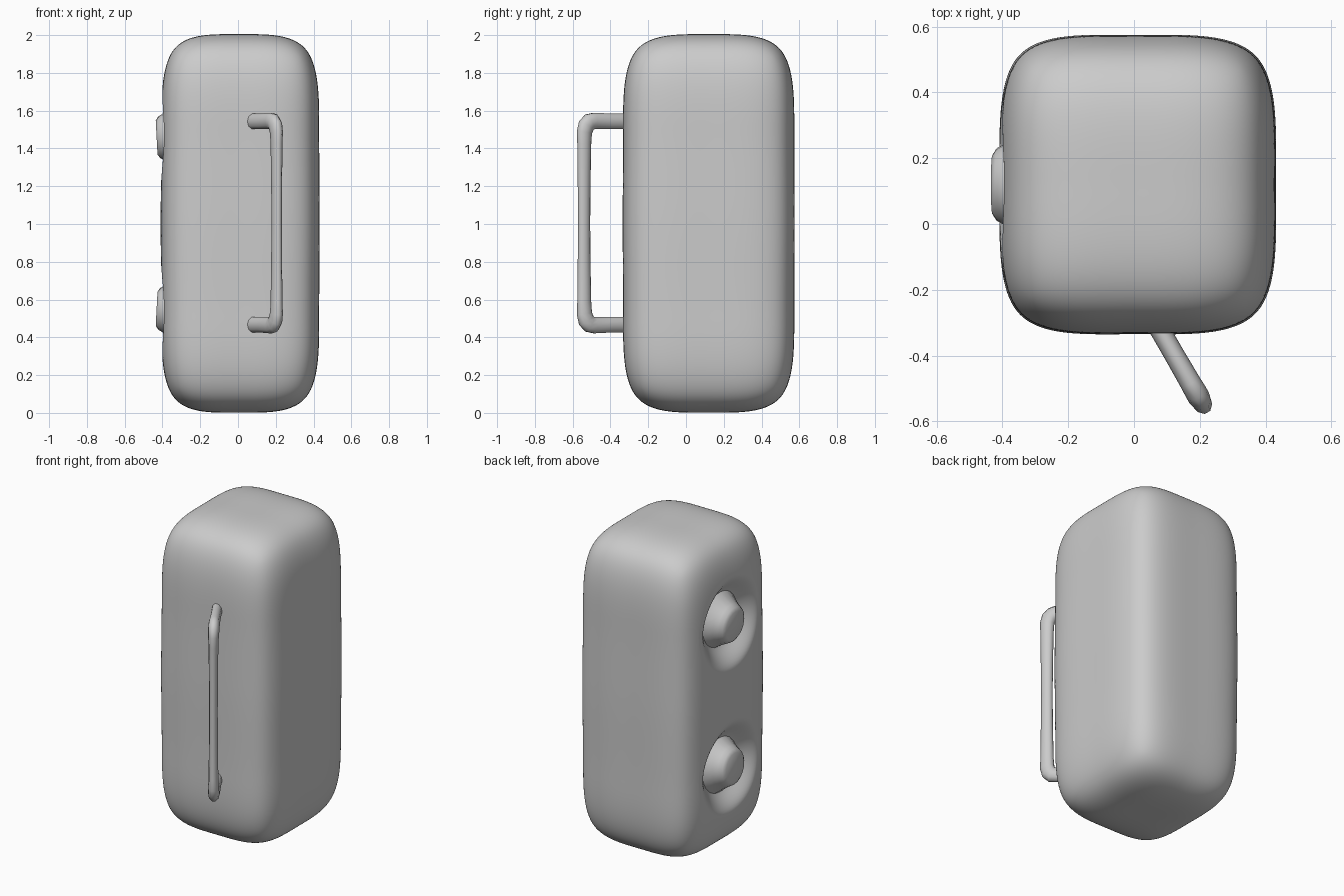
import bpy, bmesh, math
from mathutils import Vector, Matrix

if "Cube" in bpy.data.objects:
    bpy.data.objects.remove(bpy.data.objects["Cube"])

KNOB_Y, KNOB_Z = 0.12, (1.465, 0.545)


def new_object(name, data):
    obj = bpy.data.objects.new(name, data)
    bpy.context.collection.objects.link(obj)
    bpy.ops.object.select_all(action='DESELECT')
    bpy.context.view_layer.objects.active = obj
    obj.select_set(True)
    return obj


def mesh_object(name, bm):
    bmesh.ops.recalc_face_normals(bm, faces=bm.faces)
    me = bpy.data.meshes.new(name)
    bm.to_mesh(me)
    bm.free()
    return new_object(name, me)


# Pillowy cabinet: box cage with middle loops, subdivided
bm = bmesh.new()
bmesh.ops.create_cube(bm, size=2)
for co, no in (((0, 0, 0), (1, 0, 0)), ((0, 0, 0), (0, 1, 0)), ((0, 0, 0), (0, 0, 1)),
               ((0, 0, .46), (0, 0, 1)), ((0, 0, -.46), (0, 0, 1))):
    bmesh.ops.bisect_plane(bm, geom=bm.verts[:] + bm.edges[:] + bm.faces[:],
                           plane_co=co, plane_no=no)
for v in bm.verts:
    level = abs(v.co.z)
    shrink = 0 if level < .2 else .008 if level < .7 else .022
    # fuller edges and corners than face centres
    outer = sum(abs(c) > .9 for c in v.co)
    full = {1: .98, 2: 1.045, 3: 1.085}.get(outer, 1)
    v.co.x *= full * ((.434 if v.co.x > 0 else .411) - shrink)
    v.co.y = .12 + full * v.co.y * (.457 - shrink)
    grow = {1: .993, 2: 1.012, 3: 1.025}.get(outer, 1) if level > .7 else 1
    v.co.z = 1.003 + v.co.z * .997 * grow
cabinet = mesh_object("cabinet", bm)
sub = cabinet.modifiers.new("round", 'SUBSURF')
sub.levels = sub.render_levels = 5
bpy.ops.object.modifier_apply(modifier="round")

# Smooth dimples around the side knobs
for v in cabinet.data.vertices:
    if v.co.x < -.25:
        for z in KNOB_Z:
            r = math.hypot(v.co.y - KNOB_Y, v.co.z - z)
            t = min(max((.30 - r) / .17, 0), 1)
            v.co.x += .10 * t * t * (3 - 2 * t)
bpy.ops.object.shade_smooth()

# Side knobs: lathed tapering plugs, slightly tilted
PROFILE = [(.22, -.03), (.17, .03), (.138, .075), (.124, .10), (.11, .125), (.09, .138)]
SIDES = 20
for name, z, tilt in (("upper_knob", KNOB_Z[0], -3), ("lower_knob", KNOB_Z[1], 3)):
    bm = bmesh.new()
    rings = [[bm.verts.new((-h, r * math.cos(a), r * math.sin(a)))
              for a in (2 * math.pi * i / SIDES for i in range(SIDES))] for r, h in PROFILE]
    for lo, hi in zip(rings, rings[1:]):
        for i in range(SIDES):
            j = (i + 1) % SIDES
            bm.faces.new((lo[i], lo[j], hi[j], hi[i]))
    bm.faces.new(rings[-1])
    bm.faces.new(rings[0][::-1])
    knob = mesh_object(name, bm)
    knob.data.transform(Matrix.Translation((-.293, KNOB_Y, z)) @
                        Matrix.Rotation(math.radians(tilt), 4, 'Y'))
    bpy.ops.object.shade_smooth_by_angle(angle=math.radians(50))

# Door handle: bent flattened tube leaning out at an angle
half = [(-.04, .538, 1.2), (.10, .538, 1.2), (.20, .541, 1.25), (.232, .535, 1.3),
        (.252, .515, 1.3), (.263, .48, 1.2), (.264, .42, 1.1), (.265, .2, 1)]
path = half + [(.265, 0, .96)] + [(s, -z, r) for s, z, r in reversed(half)]
cu = bpy.data.curves.new("handle", 'CURVE')
cu.dimensions = '3D'
cu.bevel_depth = .036
cu.bevel_resolution = 3
cu.use_fill_caps = True
sp = cu.splines.new('POLY')
sp.points.add(len(path) - 1)
for p, (s, z, r) in zip(sp.points, path):
    p.co = (s, 0, z, 1)
    p.radius = r
handle = new_object("handle", cu)
bpy.ops.object.convert(target='MESH')
handle = bpy.context.view_layer.objects.active
handle.data.transform(Matrix.Translation((.072, -.31, 1.005)) @
                      Matrix.Rotation(math.radians(-60), 4, 'Z') @
                      Matrix.Diagonal((1, .72, 1, 1)))
bpy.ops.object.shade_smooth_by_angle(angle=math.radians(60))
